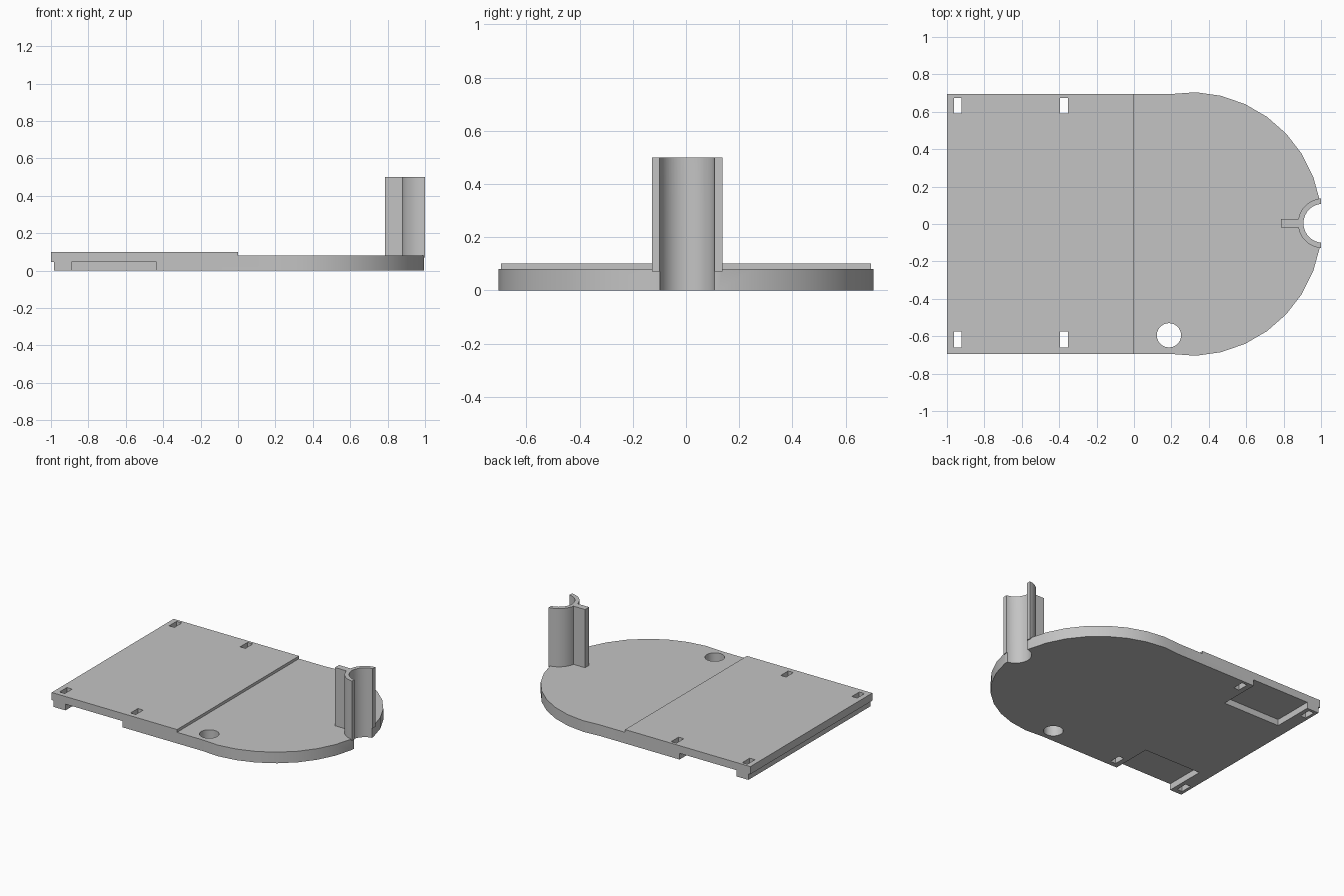
import bpy, bmesh
from math import sin, cos, radians

cube = bpy.data.objects.get("Cube")
if cube:
    bpy.data.objects.remove(cube, do_unlink=True)

grey = bpy.data.materials.new("plain grey")
grey.use_nodes = True
grey.diffuse_color = (0.55, 0.55, 0.55, 1)
grey.node_tree.nodes["Principled BSDF"].inputs["Base Color"].default_value = (0.55, 0.55, 0.55, 1)


def prism(name, outline, z0, z1):
    """Extrude a flat outline from z0 up to z1."""
    bm = bmesh.new()
    face = bm.faces.new([bm.verts.new((x, y, z0)) for x, y in outline])
    new = bmesh.ops.extrude_face_region(bm, geom=[face])["geom"]
    top = [v for v in new if isinstance(v, bmesh.types.BMVert)]
    bmesh.ops.translate(bm, verts=top, vec=(0, 0, z1 - z0))
    bmesh.ops.recalc_face_normals(bm, faces=bm.faces)
    mesh = bpy.data.meshes.new(name)
    bm.to_mesh(mesh)
    bm.free()
    mesh.materials.append(grey)
    ob = bpy.data.objects.new(name, mesh)
    bpy.context.collection.objects.link(ob)
    return ob


def box(name, x0, x1, y0, y1, z0, z1):
    return prism(name, [(x0, y0), (x1, y0), (x1, y1), (x0, y1)], z0, z1)


def arc(cx, cy, r, a0, a1, n):
    angles = [radians(a0 + (a1 - a0) * i / n) for i in range(n + 1)]
    return [(cx + r * cos(a), cy + r * sin(a)) for a in angles]


def combine(target, others, operation):
    """Bake a chain of booleans and discard the helper solids."""
    for ob in others:
        ob.hide_render = True
        mod = target.modifiers.new(ob.name, "BOOLEAN")
        mod.operation, mod.solver, mod.object = operation, "EXACT", ob
    graph = bpy.context.evaluated_depsgraph_get()
    mesh = bpy.data.meshes.new_from_object(target.evaluated_get(graph))
    target.modifiers.clear()
    target.data = mesh
    for ob in others:
        bpy.data.objects.remove(ob, do_unlink=True)


# Base plate with a rounded nose
HALF = 0.695
nose = arc(0.3, 0, 0.705, -87.5, -10, 7) + arc(0.3, 0, 0.705, 10, 87.5, 7)
plate = prism("base_plate",
              [(-1, -HALF), (0.2, -HALF)] + nose + [(0.2, HALF), (-1, HALF)], 0, 0.08)

# Raised rear deck, and half-pipe post with its fin
deck = box("raised_deck", -1, 0, -HALF, HALF, 0.05, 0.1)
CX, CY = 1.01, 0.004
post_outline = (arc(CX, CY, 0.133, 94.3, 170, 12)
                + [(0.787, CY + 0.023), (0.787, CY - 0.023)]
                + arc(CX, CY, 0.133, 190, 265.7, 12)
                + arc(CX, CY, 0.104, 264.5, 95.5, 24))
post = prism("half_pipe_post", post_outline, 0.07, 0.5)
combine(plate, [deck, post], "UNION")

# Strap slots, round hole, pipe channel, underside pockets and end lip
cutters = [
    prism("round_hole", arc(0.187, -0.595, 0.065, 0, 345, 23), -0.1, 0.3),
    prism("pipe_channel", arc(CX, CY, 0.104, 95.5, 264.5, 24)
          + [(1.1, CY - 0.104), (1.1, CY + 0.104)], -0.1, 0.6),
    box("end_lip", -1.1, -0.985, -1, 1, -0.1, 0.045),
]
for x in (-0.942, -0.375):
    for y in (0.632, -0.617):
        cutters.append(box("slot", x - 0.021, x + 0.021, y - 0.042, y + 0.042, -0.1, 0.3))
for y0, y1 in ((0.4, 0.8), (-0.8, -0.4)):
    cutters.append(box("pocket", -0.89, -0.435, y0, y1, -0.1, 0.045))
combine(plate, cutters, "DIFFERENCE")

# Smooth curved walls, keep corners crisp
bpy.ops.object.select_all(action="DESELECT")
plate.select_set(True)
bpy.context.view_layer.objects.active = plate
bpy.ops.object.shade_smooth_by_angle(angle=radians(30))
